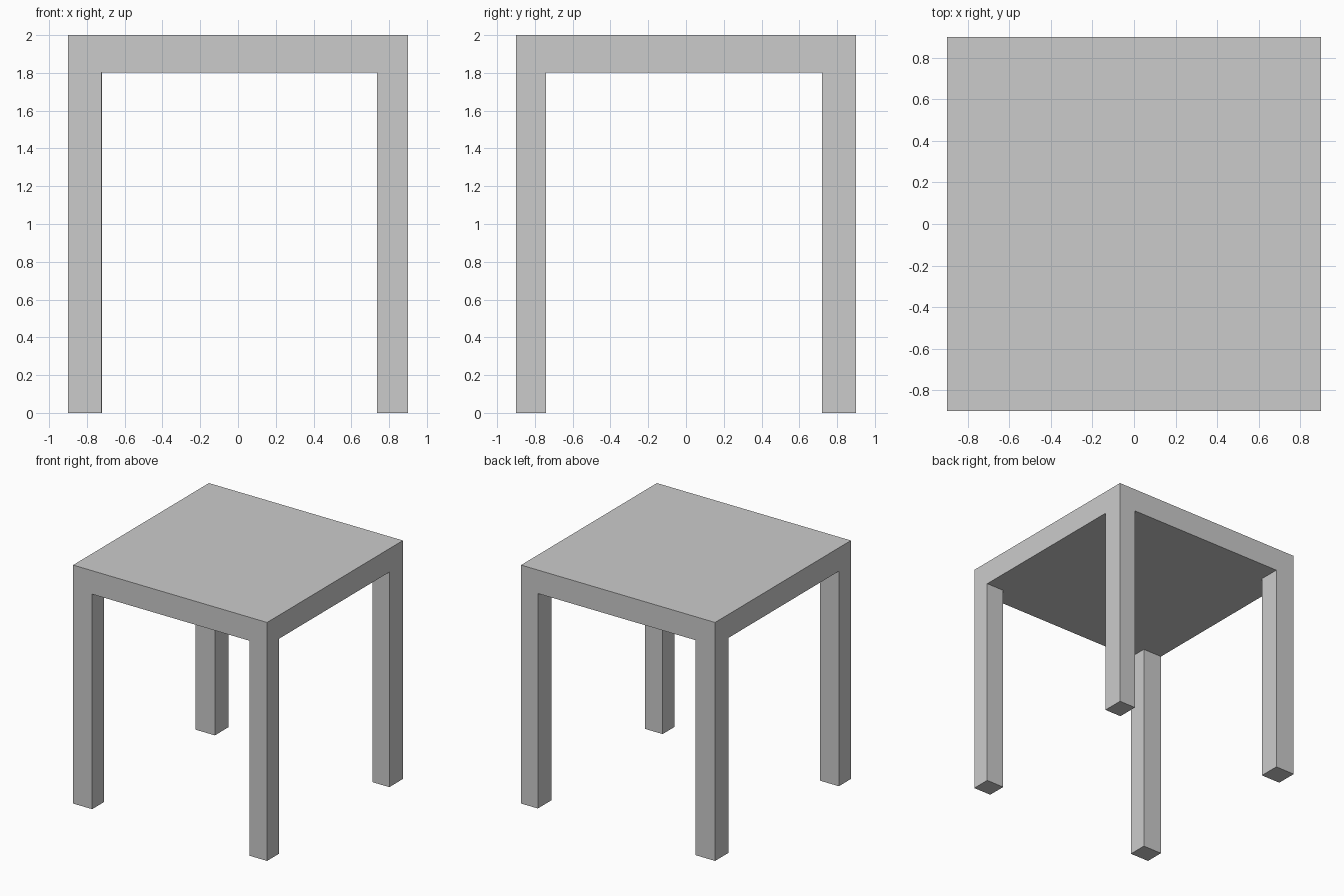
import bpy

if "Cube" in bpy.data.objects:
    bpy.data.objects.remove(bpy.data.objects["Cube"])

HALF = 0.9      # half width of the table
UNDER = 1.803   # underside of the top
HEIGHT = 2.0


def box(name, lo, hi):
    """Axis-aligned box between two corners."""
    size = [b - a for a, b in zip(lo, hi)]
    centre = [(a + b) / 2 for a, b in zip(lo, hi)]
    bpy.ops.mesh.primitive_cube_add(size=1, location=centre)
    obj = bpy.context.object
    obj.name = name
    obj.scale = size
    bpy.ops.object.transform_apply(location=False, rotation=False, scale=True)
    return obj


# Table top
box("table_top", (-HALF, -HALF, UNDER), (HALF, HALF, HEIGHT))

# Legs, flush with the outer corners, slightly uneven in thickness
legs = {
    "front_left_leg": (-1, -1, 0.177, 0.16),
    "front_right_leg": (1, -1, 0.165, 0.16),
    "back_left_leg": (-1, 1, 0.18, 0.178),
    "back_right_leg": (1, 1, 0.155, 0.18),
}
for name, (sx, sy, wx, wy) in legs.items():
    xs = sorted((sx * HALF, sx * (HALF - wx)))
    ys = sorted((sy * HALF, sy * (HALF - wy)))
    box(name, (xs[0], ys[0], 0), (xs[1], ys[1], UNDER))
